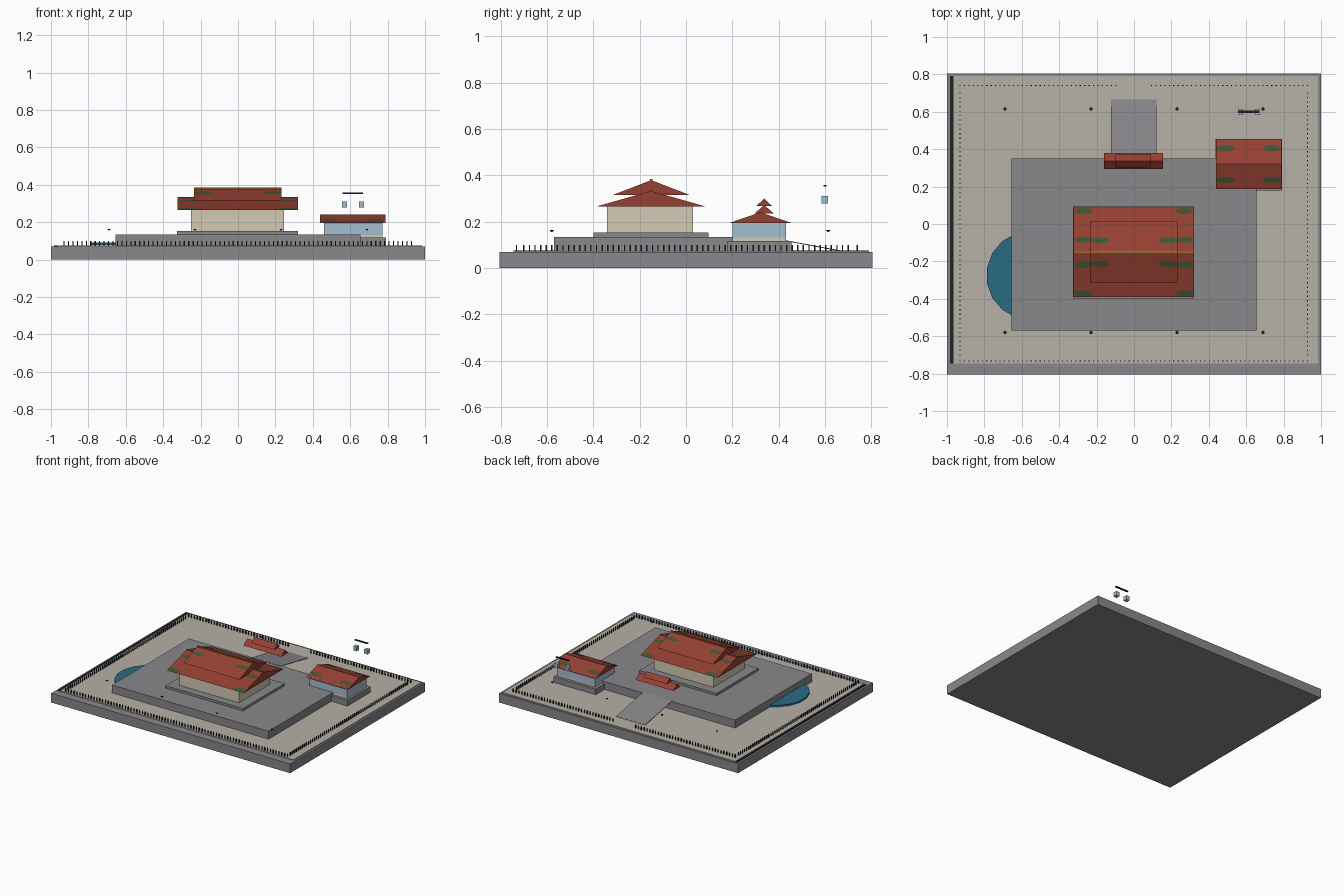
import bpy, bmesh, math
from mathutils import Matrix, Vector

cube = bpy.data.objects.get("Cube")
if cube:
    bpy.data.objects.remove(cube, do_unlink=True)


def material(name, r, g, b):
    lin = [((c / 255 + 0.055) / 1.055) ** 2.4 for c in (r, g, b)]
    m = bpy.data.materials.new(name)
    m.use_nodes = True
    m.diffuse_color = (*lin, 1)
    m.node_tree.nodes["Principled BSDF"].inputs["Base Color"].default_value = (*lin, 1)
    return m


STONE = material("grey stone", 136, 136, 139)
SAND = material("sand", 182, 176, 166)
RED = material("red roof tile", 150, 64, 50)
CREAM = material("cream wall", 210, 202, 180)
BLUE = material("pale blue", 164, 191, 209)
WATER = material("teal water", 42, 106, 131)
MOSS = material("moss green", 60, 86, 52)
GOLD = material("dull gold", 150, 112, 50)
DARK = material("near black", 34, 34, 38)


def finish(bm, name, mat):
    bmesh.ops.recalc_face_normals(bm, faces=bm.faces)
    me = bpy.data.meshes.new(name)
    bm.to_mesh(me)
    bm.free()
    me.materials.append(mat)
    ob = bpy.data.objects.new(name, me)
    bpy.context.collection.objects.link(ob)
    return ob


def add_box(bm, x, y, z):
    lo, hi = Vector((x[0], y[0], z[0])), Vector((x[1], y[1], z[1]))
    mat = Matrix.Translation((lo + hi) / 2) @ Matrix.Diagonal((*(hi - lo), 1))
    bmesh.ops.create_cube(bm, size=1, matrix=mat)


def box(name, x, y, z, mat):
    bm = bmesh.new()
    add_box(bm, x, y, z)
    return finish(bm, name, mat)


def prism(name, profile, x, mat):
    """Extrude a (y, z) profile along x."""
    bm = bmesh.new()
    face = bm.faces.new([bm.verts.new((x[0], y, z)) for y, z in profile])
    ext = bmesh.ops.extrude_face_region(bm, geom=[face])
    verts = [g for g in ext["geom"] if isinstance(g, bmesh.types.BMVert)]
    bmesh.ops.translate(bm, verts=verts, vec=(x[1] - x[0], 0, 0))
    return finish(bm, name, mat)


def roof(name, x, y, z, moss=()):
    """Gable roof with its ridge along x; moss lists (x, fraction up the slope)."""
    mid = (y[0] + y[1]) / 2
    prism(name, [(y[0], z[0]), (y[1], z[0]), (mid, z[1])], x, RED)
    half, rise = mid - y[0], z[1] - z[0]
    if not moss:
        return
    bm = bmesh.new()
    for side in (-1, 1):
        tilt = Matrix.Rotation(-side * math.atan2(rise, half), 4, 'X')
        for px, up in moss:
            place = Matrix.Translation((px, mid + side * half * (1 - up), z[0] + rise * up + 0.002))
            bmesh.ops.create_circle(bm, cap_ends=True, segments=14, radius=1,
                                    matrix=place @ tilt @ Matrix.Diagonal((0.05, 0.017, 1, 1)))
    # keep every patch facing up
    ob = finish(bm, name + "_moss", MOSS)
    for p in ob.data.polygons:
        if p.normal.z < 0:
            p.flip()


def disc(name, centre, radius, depth, sides, mat):
    bm = bmesh.new()
    bmesh.ops.create_cone(bm, cap_ends=True, segments=sides, radius1=radius, radius2=radius,
                          depth=depth, matrix=Matrix.Translation(centre))
    return finish(bm, name, mat)


# Ground
box("base_slab", (-1, 1), (-0.805, 0.805), (0, 0.07), STONE)
box("sand_yard", (-0.965, 0.985), (-0.745, 0.79), (0.068, 0.075), SAND)
box("edge_strip", (-0.985, -0.965), (-0.745, 0.79), (0.068, 0.076), DARK)
disc("pond", (-0.551, -0.275, 0.085), 0.239, 0.012, 18, WATER)

# Terraces
box("main_terrace", (-0.655, 0.655), (-0.57, 0.35), (0.07, 0.135), STONE)
box("hall_plinth", (-0.325, 0.322), (-0.4, 0.097), (0.135, 0.153), STONE)
box("pavilion_platform", (0.437, 0.79), (0.18, 0.455), (0.07, 0.118), STONE)
prism("rear_ramp", [(0.34, 0.137), (0.665, 0.077), (0.665, 0.073), (0.34, 0.133)],
      (-0.123, 0.12), STONE)

# Main hall
box("hall_walls", (-0.25, 0.247), (-0.34, 0.03), (0.15, 0.268), CREAM)
roof("hall_lower_roof", (-0.323, 0.32), (-0.39, 0.088), (0.265, 0.333),
     [(s * 0.27, up) for s in (-1, 1) for up in (0.08, 0.72)])
roof("hall_upper_roof", (-0.235, 0.232), (-0.315, 0.015), (0.316, 0.38),
     [(s * 0.182, 0.62) for s in (-1, 1)])
box("hall_lower_ridge", (-0.323, 0.32), (-0.156, -0.146), (0.328, 0.336), GOLD)
box("hall_upper_ridge", (-0.235, 0.232), (-0.155, -0.145), (0.376, 0.385), GOLD)

# Side pavilion
box("pavilion_footing", (0.46, 0.772), (0.2, 0.432), (0.115, 0.132), CREAM)
box("pavilion_walls", (0.46, 0.772), (0.2, 0.432), (0.132, 0.2), BLUE)
roof("pavilion_roof", (0.439, 0.788), (0.187, 0.455), (0.195, 0.241),
     [(x, 0.37) for x in (0.489, 0.738)])

# Rear gate roofs
roof("gate_lower_roof", (-0.16, 0.156), (0.295, 0.38), (0.235, 0.272))
roof("gate_upper_roof", (-0.1, 0.092), (0.303, 0.372), (0.268, 0.3))

# Hanging lanterns and their beam
for side, x in (("left", 0.66), ("right", 0.57)):
    box("lantern_" + side, (x - 0.014, x + 0.014), (0.584, 0.614), (0.28, 0.312), BLUE)
box("lantern_beam", (0.56, 0.667), (0.594, 0.606), (0.352, 0.359), DARK)

# Fence posts around the yard, with an opening at the back
bm = bmesh.new()


def post(x, y):
    add_box(bm, (x - 0.003, x + 0.003), (y - 0.003, y + 0.003), (0.073, 0.1))


count = 78
for i in range(count + 1):
    x = -0.93 + 1.857 * i / count
    post(x, -0.732)
    if not -0.09 < x < 0.08:
        post(x, 0.74)
for i in range(59):
    y = -0.7 + 1.4 * i / 58
    post(-0.93, y)
    post(0.927, y)
finish(bm, "fence_posts", DARK)

# Small floating lamps in two rows
bm = bmesh.new()
for x in (-0.69, -0.23, 0.23, 0.69):
    for y in (-0.58, 0.615):
        bmesh.ops.create_cone(bm, cap_ends=True, segments=6, radius1=0.002, radius2=0.01,
                              depth=0.008, matrix=Matrix.Translation((x, y, 0.16)))
finish(bm, "yard_lamps", DARK)
